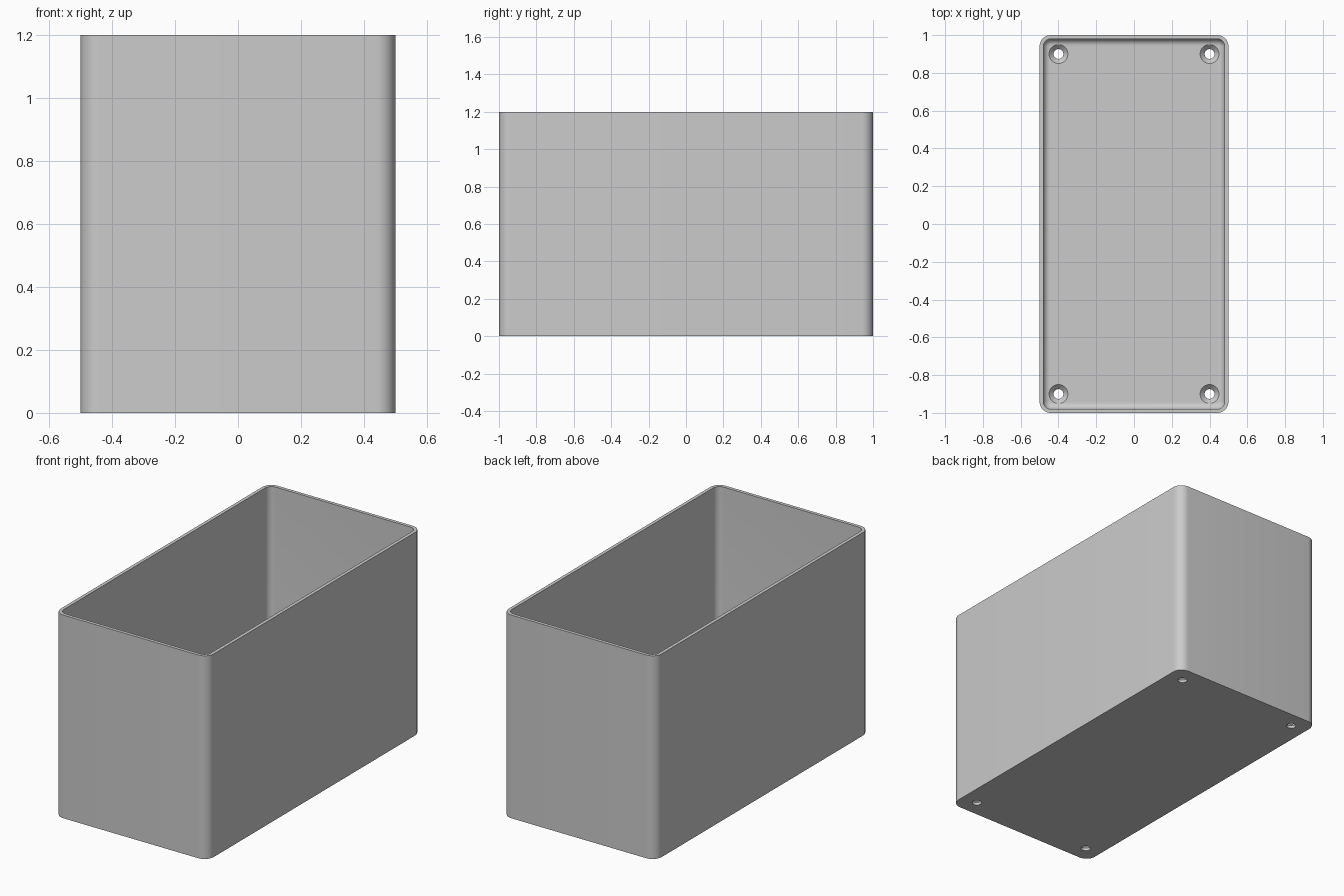
import bpy, bmesh
from math import sin, cos, pi

cube = bpy.data.objects.get("Cube")
if cube:
    bpy.data.objects.remove(cube, do_unlink=True)

HALF_X, HALF_Y, HEIGHT = 0.5, 1.0, 1.2
RADIUS, WALL, FLOOR, FILLET = 0.06, 0.02, 0.04, 0.035
CORNER_STEPS, FILLET_STEPS, HOLE_SIDES = 10, 8, 32

grey = bpy.data.materials.new("light grey")
grey.use_nodes = True
grey.diffuse_color = (0.6, 0.6, 0.6, 1)
grey.node_tree.nodes["Principled BSDF"].inputs["Base Color"].default_value = (0.6, 0.6, 0.6, 1)


def rounded_ring(bm, inset, z):
    """Rounded rectangle, shrunk evenly by inset."""
    r = RADIUS - inset
    cx, cy = HALF_X - RADIUS, HALF_Y - RADIUS
    ring = []
    for quarter, (sx, sy) in enumerate([(1, 1), (-1, 1), (-1, -1), (1, -1)]):
        for i in range(CORNER_STEPS + 1):
            a = (quarter + i / CORNER_STEPS) * pi / 2
            ring.append(bm.verts.new((sx * cx + r * cos(a), sy * cy + r * sin(a), z)))
    return ring


def circle_ring(bm, x, y, r, z):
    angles = [2 * pi * i / HOLE_SIDES for i in range(HOLE_SIDES)]
    return [bm.verts.new((x + r * cos(a), y + r * sin(a), z)) for a in angles]


def loft(bm, rings):
    """Skin consecutive rings and cap both ends."""
    for low, high in zip(rings, rings[1:]):
        n = len(low)
        for i in range(n):
            j = (i + 1) % n
            bm.faces.new((low[i], low[j], high[j], high[i]))
    bm.faces.new(rings[0][::-1])
    bm.faces.new(rings[-1])


def finish(bm, name):
    bmesh.ops.recalc_face_normals(bm, faces=bm.faces)
    mesh = bpy.data.meshes.new(name)
    bm.to_mesh(mesh)
    bm.free()
    mesh.materials.append(grey)
    obj = bpy.data.objects.new(name, mesh)
    bpy.context.collection.objects.link(obj)
    return obj


# Open box: outer wall, rim, inner wall, filleted floor
bm = bmesh.new()
levels = [(0, 0), (0, HEIGHT), (WALL, HEIGHT)]
for i in range(FILLET_STEPS + 1):
    a = i / FILLET_STEPS * pi / 2
    levels.append((WALL + FILLET * (1 - cos(a)), FLOOR + FILLET * (1 - sin(a))))
loft(bm, [rounded_ring(bm, inset, z) for inset, z in levels])
box = finish(bm, "open_box")

# Countersunk screw holes in the floor corners
bm = bmesh.new()
hole_profile = [(0.026, -0.05), (0.026, FLOOR - 0.024), (0.05, FLOOR), (0.05, FLOOR + 0.05)]
for x in (-0.4, 0.4):
    for y in (-0.9, 0.9):
        loft(bm, [circle_ring(bm, x, y, r, z) for r, z in hole_profile])
cutter = finish(bm, "screw_hole_cutter")
cutter.hide_render = True

bpy.ops.object.select_all(action='DESELECT')
box.select_set(True)
bpy.context.view_layer.objects.active = box
cut = box.modifiers.new("screw holes", 'BOOLEAN')
cut.operation = 'DIFFERENCE'
cut.solver = 'EXACT'
cut.object = cutter
bpy.ops.object.modifier_apply(modifier=cut.name)
bpy.data.objects.remove(cutter, do_unlink=True)

bpy.ops.object.shade_smooth_by_angle(angle=pi / 6)
